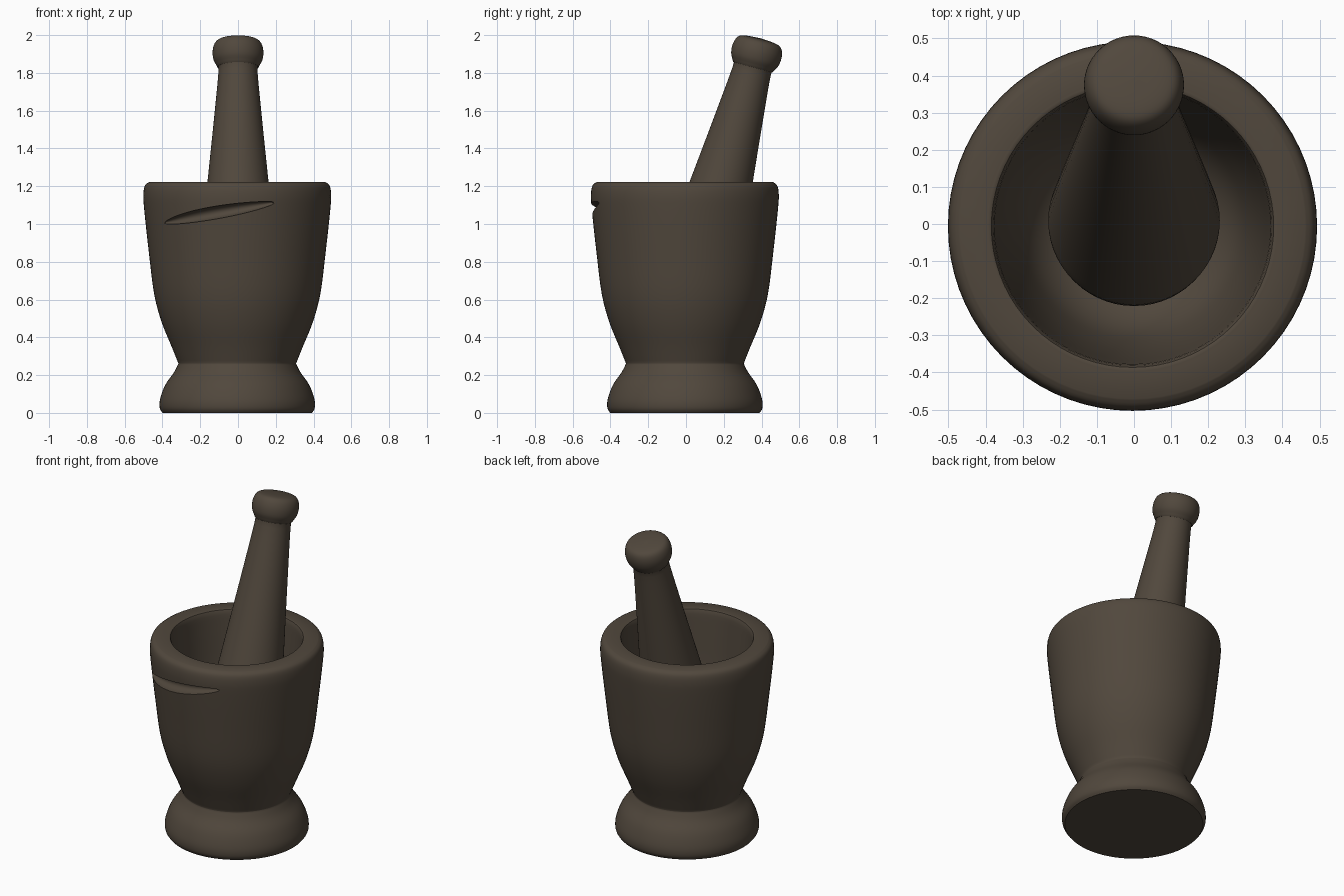
import bpy, bmesh, math
from mathutils import Vector, Matrix

if "Cube" in bpy.data.objects:
    bpy.data.objects.remove(bpy.data.objects["Cube"])

stone = bpy.data.materials.new("dark brown stone")
stone.diffuse_color = (0.082, 0.064, 0.046, 1)
stone.use_nodes = True
stone.node_tree.nodes["Principled BSDF"].inputs["Base Color"].default_value = stone.diffuse_color


def smooth_profile(pts, steps=4):
    """Catmull-Rom curve through (radius, height) points."""
    p = [Vector(q) for q in pts]
    p = [p[0]] + p + [p[-1]]
    out = []
    for i in range(1, len(p) - 2):
        a, b, c, d = p[i - 1:i + 3]
        for k in range(steps):
            t = k / steps
            out.append(0.5 * (2 * b + (c - a) * t + (2 * a - 5 * b + 4 * c - d) * t * t
                              + (3 * b - a - 3 * c + d) * t ** 3))
    return out + [p[-1]]


def skin(name, rings, matrix=Matrix()):
    """Closed solid from a list of vertex rings, capped at both ends."""
    bm = bmesh.new()
    loops = [[bm.verts.new(co) for co in r] for r in rings]
    n = len(loops[0])
    for a, b in zip(loops, loops[1:]):
        for i in range(n):
            bm.faces.new((a[i], a[(i + 1) % n], b[(i + 1) % n], b[i]))
    bm.faces.new(loops[0][::-1])
    bm.faces.new(loops[-1])
    bmesh.ops.recalc_face_normals(bm, faces=bm.faces)
    bm.transform(matrix)
    me = bpy.data.meshes.new(name)
    bm.to_mesh(me)
    bm.free()
    me.materials.append(stone)
    ob = bpy.data.objects.new(name, me)
    bpy.context.collection.objects.link(ob)
    return ob


def lathe(name, profile, matrix=Matrix(), n=72):
    ang = [2 * math.pi * i / n for i in range(n)]
    return skin(name, [[(max(r, 0.004) * math.cos(a), max(r, 0.004) * math.sin(a), z)
                        for a in ang] for r, z in profile], matrix)


def shade(ob, angle):
    bpy.ops.object.select_all(action='DESELECT')
    ob.select_set(True)
    bpy.context.view_layer.objects.active = ob
    bpy.ops.object.shade_smooth_by_angle(angle=math.radians(angle))


# Mortar: foot, flaring body, rounded rim, hollow bowl
foot = smooth_profile([(0.395, 0), (0.41, 0.025), (0.408, 0.075), (0.38, 0.15),
                       (0.335, 0.215), (0.312, 0.26)])
body = smooth_profile([(0.312, 0.262), (0.345, 0.345), (0.4, 0.48), (0.44, 0.63),
                       (0.468, 0.85), (0.493, 1.08), (0.497, 1.16), (0.488, 1.205), (0.465, 1.223)])
bowl = smooth_profile([(0.395, 1.223), (0.376, 1.21), (0.367, 1.1), (0.35, 0.85),
                       (0.32, 0.63), (0.27, 0.47), (0.17, 0.385), (0, 0.36)])
mortar = lathe("mortar", foot + body + bowl, Matrix.Translation((-0.004, -0.006, 0)))

# Groove carved across the front: tapered lens swept round the wall
rings = []
for k in range(33):
    t = k / 32
    a = math.radians(217 + 77 * t)
    w = max(math.sin(math.pi * t), 0.0) ** 0.6 + 0.01
    rad, z = 0.486 + 0.006 * t, 1.005 + 0.108 * t
    ring = []
    for i in range(16):
        b = 2 * math.pi * i / 16
        r = rad + 0.05 * w * math.cos(b)
        ring.append((r * math.cos(a), r * math.sin(a), z + 0.034 * w * math.sin(b)))
    rings.append(ring)
cutter = skin("groove_cutter", rings, Matrix.Translation((-0.004, -0.006, 0)))
cutter.hide_render = True
mod = mortar.modifiers.new("groove", 'BOOLEAN')
mod.operation, mod.solver, mod.object = 'DIFFERENCE', 'EXACT', cutter
bpy.context.view_layer.objects.active = mortar
bpy.ops.object.modifier_apply(modifier=mod.name)
bpy.data.objects.remove(cutter)
shade(mortar, 35)

# Pestle: rounded grinding end, tapering shaft, knob; leans to the back
pestle_profile = smooth_profile([
    (0, -0.875), (0.1, -0.865), (0.19, -0.82), (0.228, -0.73), (0.222, -0.6), (0.162, 0),
    (0.13, 0.32), (0.104, 0.6), (0.11, 0.635), (0.13, 0.675), (0.134, 0.725),
    (0.118, 0.768), (0.08, 0.784), (0, 0.79)])
lean = Matrix.Translation((0, 0.19, 1.22)) @ Matrix.Rotation(math.radians(-15), 4, 'X')
pestle = lathe("pestle", pestle_profile, lean, 56)
shade(pestle, 40)
